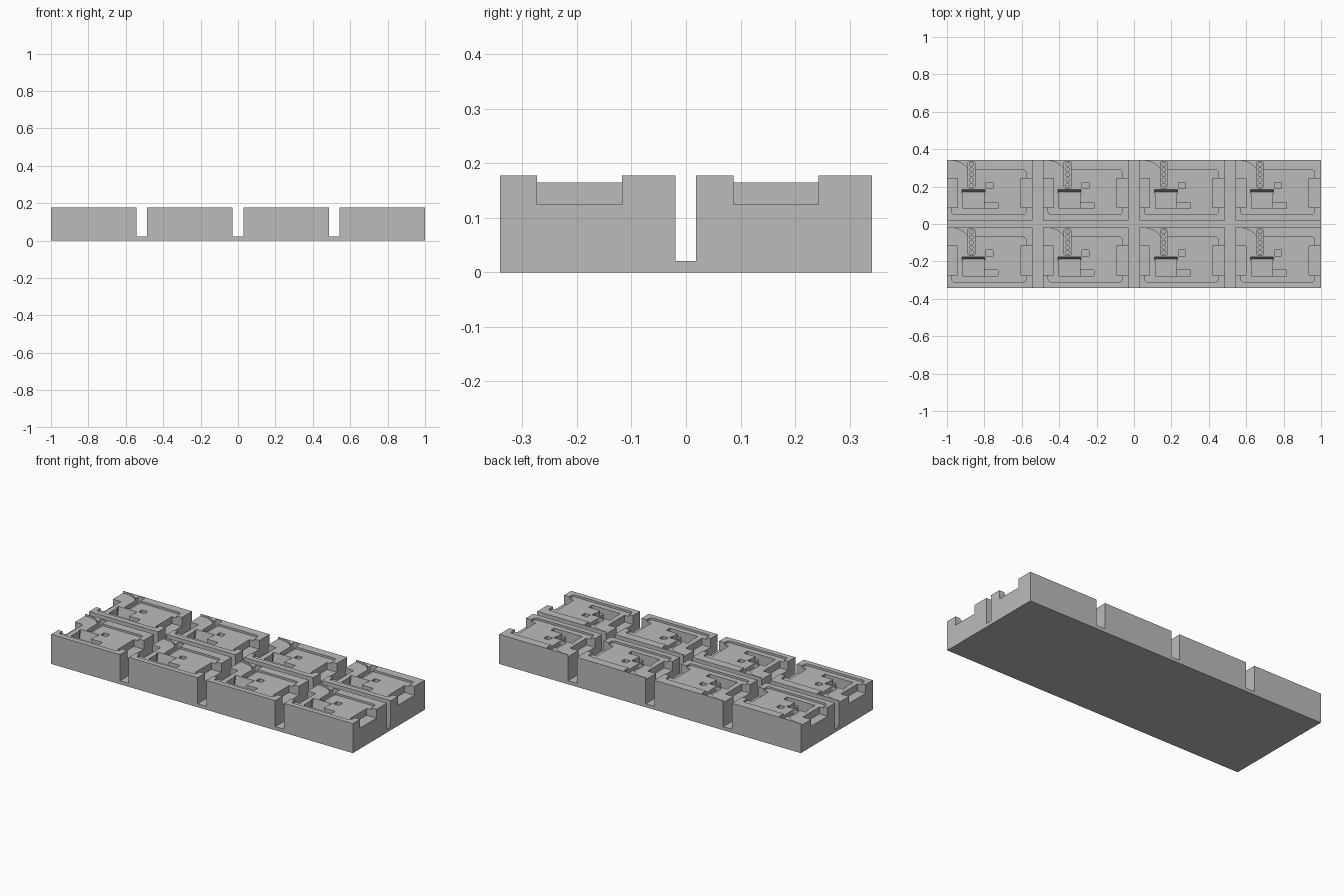
import bpy, bmesh, math

old = bpy.data.objects.get("Cube")
if old:
    bpy.data.objects.remove(old, do_unlink=True)

HEIGHT, BASE = 0.177, 0.021
HALF_Y = 0.341
WIDTH, PITCH_X, PITCH_Y = 0.457, 0.5143, 0.36
COLUMNS = [-1 + i * PITCH_X for i in range(4)]
ROWS = [0, -PITCH_Y]
CELLS = [(x, y) for x in COLUMNS for y in ROWS]
ABOVE = 0.25

grey = bpy.data.materials.new("plain grey")
grey.use_nodes = True
grey.diffuse_color = (0.5, 0.5, 0.5, 1)
grey.node_tree.nodes["Principled BSDF"].inputs["Base Color"].default_value = (0.5, 0.5, 0.5, 1)


def arc(cx, cy, rx, ry, start, end, steps):
    """Points along an elliptical arc, angles in degrees."""
    angles = [math.radians(start + (end - start) * i / steps) for i in range(steps + 1)]
    return [(cx + rx * math.cos(a), cy + ry * math.sin(a)) for a in angles]


def rectangle(x0, x1, y0, y1, r=0):
    if r == 0:
        return [(x0, y0), (x1, y0), (x1, y1), (x0, y1)]
    corners = [(x0 + r, y0 + r, 180), (x1 - r, y0 + r, 270), (x1 - r, y1 - r, 0), (x0 + r, y1 - r, 90)]
    return [p for cx, cy, a in corners for p in arc(cx, cy, r, r, a, a + 90, 4)]


def make_solid(name, outlines, z0, z1, cells=((0, 0),), inset_back=0):
    """Extrude outlines in every cell; inset_back slopes the rear wall."""
    bm = bmesh.new()
    for ox, oy in cells:
        for outline in outlines:
            rear = max(y for _, y in outline)
            low = [bm.verts.new((x + ox, y + oy - (inset_back if y == rear else 0), z0)) for x, y in outline]
            top = [bm.verts.new((x + ox, y + oy, z1)) for x, y in outline]
            bm.faces.new(low)
            bm.faces.new(top)
            for i in range(len(low)):
                j = (i + 1) % len(low)
                bm.faces.new((low[i], low[j], top[j], top[i]))
    bmesh.ops.recalc_face_normals(bm, faces=bm.faces)
    mesh = bpy.data.meshes.new(name)
    bm.to_mesh(mesh)
    bm.free()
    mesh.materials.append(grey)
    obj = bpy.data.objects.new(name, mesh)
    bpy.context.collection.objects.link(obj)
    return obj


# Solid tray body
body = make_solid("fixture_tray", [rectangle(-1, 1, -HALF_Y, HALF_Y)], 0, HEIGHT)
cutters = []


def cut(name, outlines, floor, cells=CELLS, top=ABOVE, inset_back=0):
    cutter = make_solid(name, outlines, floor, top, cells, inset_back)
    cutter.hide_render = True
    mod = body.modifiers.new(name, 'BOOLEAN')
    mod.operation = 'DIFFERENCE'
    mod.solver = 'EXACT'
    mod.object = cutter
    cutters.append(cutter)


# Grooves between the eight blocks
cut("cross_grooves", [rectangle(x + WIDTH, x + PITCH_X, -0.5, 0.5) for x in COLUMNS[:3]], BASE, [(0, 0)])
cut("long_groove", [rectangle(-1.1, 1.1, -0.019, 0.018)], BASE, [(0, 0)])

# Shallow board recess, with a curved cable exit at the rear left corner
r = 0.015
recess = (arc(0.027 + r, 0.05 + r, r, r, 180, 270, 4)
          + arc(0.422 - r, 0.05 + r, r, r, 270, 360, 4)
          + arc(0.422 - r, 0.29 - r, r, r, 0, 90, 4)
          + [(0.117, 0.29)]
          + arc(0.012, 0.27, 0.105, 0.07, 10, 90, 10)
          + [(-0.01, 0.34), (-0.01, 0.2), (0.027, 0.2)])
cut("board_recess", [recess], 0.165)

# Grip notches at both ends of each block
cut("grip_notches", [rectangle(-0.012, 0.055, 0.087, 0.243),
                     rectangle(0.392, WIDTH + 0.012, 0.087, 0.243)], 0.124)

# Pockets for the parts on the board
cut("main_pocket", [rectangle(0.086, 0.198, 0.083, 0.172)], 0.1)
cut("side_pocket", [rectangle(0.15, 0.273, 0.083, 0.115)], 0.13)
cut("small_pocket", [rectangle(0.209, 0.246, 0.19, 0.222)], 0.14)
cut("sloped_slot", [rectangle(0.08, 0.203, 0.164, 0.187)], 0.1, top=0.178, inset_back=0.016)

# Header slot with a row of pin holes
cut("header_slot", [rectangle(0.112, 0.15, 0.193, 0.333, 0.008)], 0.14)
pins = [arc(0.131, 0.208 + i * 0.0275, 0.01, 0.01, 0, 337.5, 15) for i in range(5)]
cut("pin_holes", pins, 0.115)

# Bake the cuts and discard the helpers
bpy.context.view_layer.update()
depsgraph = bpy.context.evaluated_depsgraph_get()
result = bpy.data.meshes.new_from_object(body.evaluated_get(depsgraph))
body.modifiers.clear()
body.data = result
for cutter in cutters:
    bpy.data.objects.remove(cutter, do_unlink=True)
